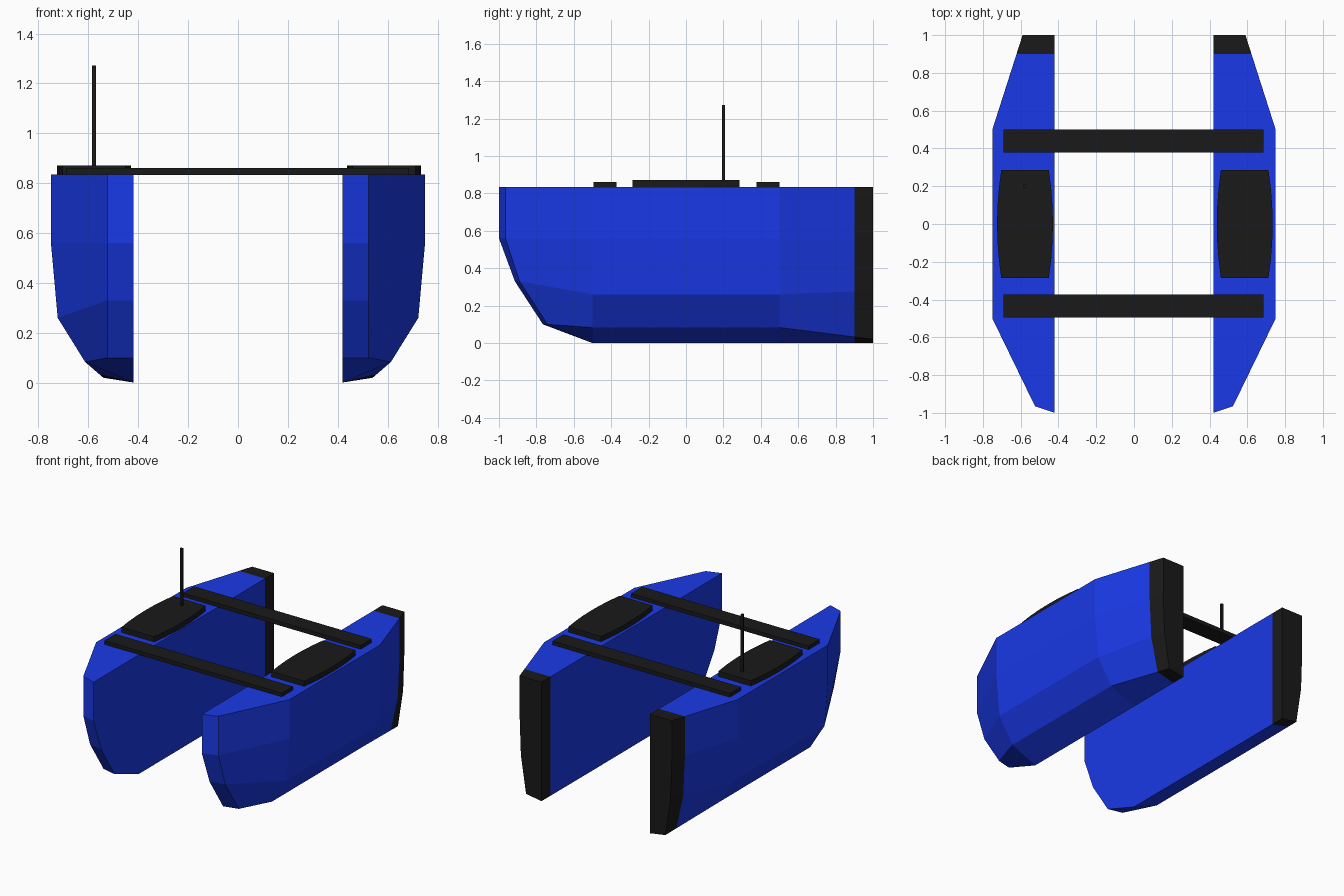
import bpy, bmesh, math

if "Cube" in bpy.data.objects:
    bpy.data.objects.remove(bpy.data.objects["Cube"])


def material(name, rgb):
    m = bpy.data.materials.new(name)
    m.diffuse_color = (*rgb, 1)
    m.use_nodes = True
    m.node_tree.nodes["Principled BSDF"].inputs["Base Color"].default_value = m.diffuse_color
    return m


BLUE = material("hull blue", (0.01, 0.041, 0.8))
BLACK = material("matte black", (0.01, 0.01, 0.01))


def finish(bm, name, mats):
    bmesh.ops.recalc_face_normals(bm, faces=bm.faces[:])
    me = bpy.data.meshes.new(name)
    bm.to_mesh(me)
    bm.free()
    for m in mats:
        me.materials.append(m)
    ob = bpy.data.objects.new(name, me)
    bpy.context.collection.objects.link(ob)
    return ob


def box(name, x, y, z):
    bm = bmesh.new()
    bmesh.ops.create_cube(bm, size=1)
    for v in bm.verts:
        v.co = [r[0] if c < 0 else r[1] for c, r in zip(v.co, (x, y, z))]
    return finish(bm, name, [BLACK])


# Hull: each station runs down the outer side, then up the flat inner side
INNER = 0.42
BOW = 0.524
bow = ([(BOW, -0.965, 0.835), (BOW, -0.965, 0.56), (BOW, -0.89, 0.33), (BOW, -0.74, 0.10)]
       + [(INNER, -0.765, 0.10), (INNER, -0.915, 0.33), (INNER, -1, 0.56), (INNER, -1, 0.835)])


def station(y, outer, keel):
    pts = [(x, y, z) for x, z in outer]
    return pts + [(INNER, y, z) for z in (keel, 0.26, 0.56, 0.835)]


side = [(0.75, 0.835), (0.75, 0.56), (0.723, 0.26), (0.613, 0.083)]
mid_front, mid_back = station(-0.5, side, 0), station(0.5, side, 0)
stern = station(1, [(0.59, 0.835), (0.59, 0.56), (0.58, 0.28), (0.54, 0.02)], 0.001)
cut = [tuple(a + (b - a) * 0.8 for a, b in zip(p, q)) for p, q in zip(mid_back, stern)]


def hull(name, s):
    bm = bmesh.new()
    rings = [[bm.verts.new((s * x, y, z)) for x, y, z in st]
             for st in (bow, mid_front, mid_back, cut, stern)]
    for a, b in zip(rings, rings[1:]):
        for i in range(8):
            j = (i + 1) % 8
            bm.faces.new((a[i], a[j], b[j], b[i]))
    # bow and stern caps
    for r in (rings[0], rings[-1]):
        for i in range(3):
            bm.faces.new((r[i], r[i + 1], r[6 - i], r[7 - i]))
    # black stern block
    for f in bm.faces:
        f.material_index = int(f.calc_center_median().y > 0.91)
    return finish(bm, name, [BLUE, BLACK])


# Hatch: plate with gently bowed long sides
def hatch(name, cx):
    bm = bmesh.new()
    ys = [-0.285 + 0.57 * i / 6 for i in range(7)]
    right = [(0.148 - 0.022 * (y / 0.285) ** 2, y) for y in ys]
    outline = right + [(-x, y) for x, y in reversed(right)]
    face = bm.faces.new([bm.verts.new((cx + x, y, 0.833)) for x, y in outline])
    top = bmesh.ops.extrude_face_region(bm, geom=[face])["geom"]
    for v in top:
        if isinstance(v, bmesh.types.BMVert):
            v.co.z = 0.872
    return finish(bm, name, [BLACK])


for label, s, cx in (("left", -1, -0.577), ("right", 1, 0.586)):
    hull(label + "_hull", s)
    hatch(label + "_hatch", cx)

# Cross beams joining the hulls
box("front_beam", (-0.69, 0.686), (-0.495, -0.372), (0.833, 0.861))
box("rear_beam", (-0.69, 0.686), (0.378, 0.50), (0.833, 0.861))

# Antenna on the left hatch
box("antenna", (-0.586, -0.57), (0.192, 0.208), (0.86, 1.273))
